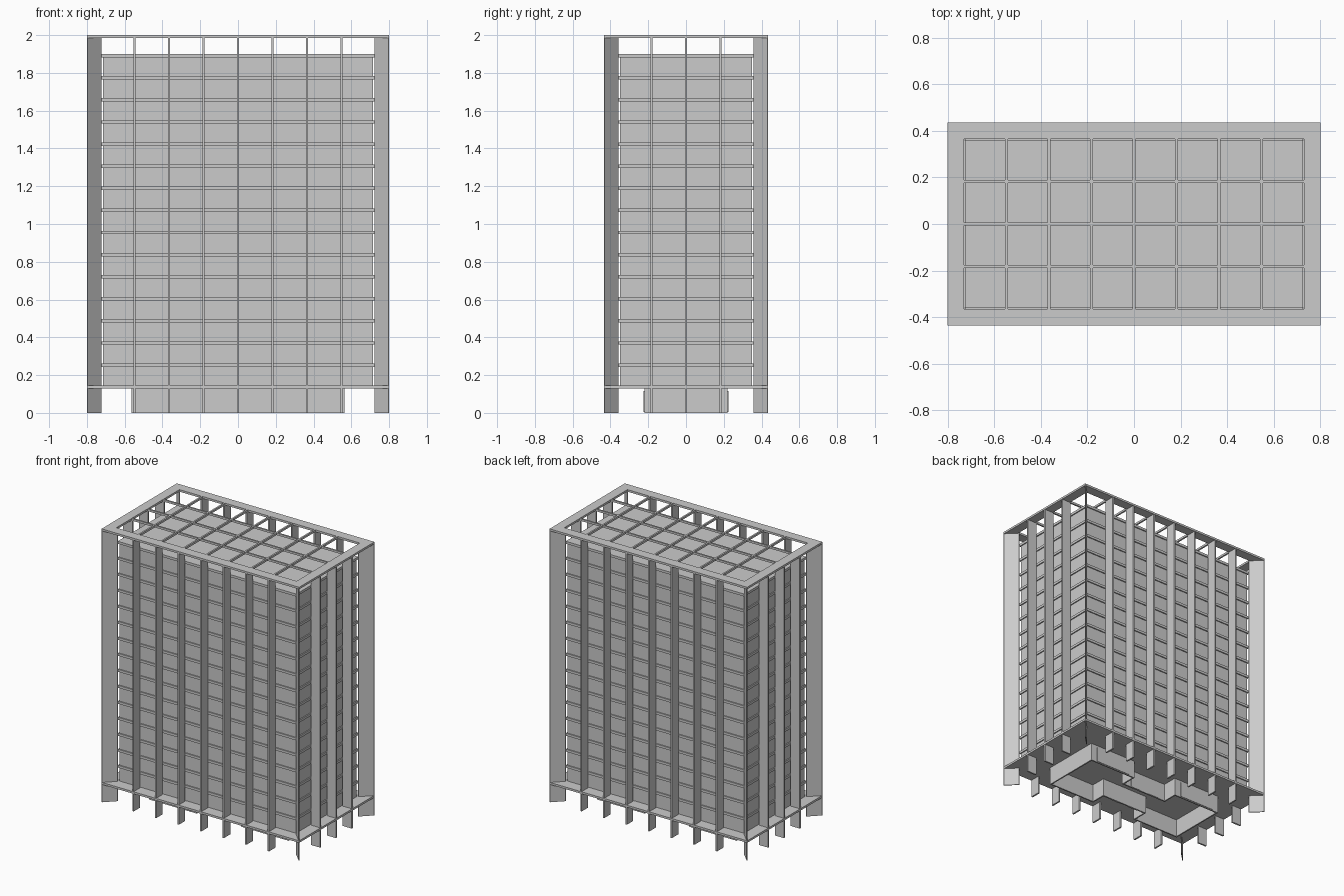
import bpy, bmesh
from mathutils import Matrix

cube = bpy.data.objects.get("Cube")
if cube:
    bpy.data.objects.remove(cube, do_unlink=True)

concrete = bpy.data.materials.new("concrete grey")
concrete.use_nodes = True
GREY = (0.6, 0.6, 0.6, 1)
concrete.diffuse_color = GREY
concrete.node_tree.nodes["Principled BSDF"].inputs["Base Color"].default_value = GREY


def boxes(name, specs):
    """One object from boxes given as (x0, x1, y0, y1, z0, z1)."""
    bm = bmesh.new()
    for x0, x1, y0, y1, z0, z1 in specs:
        centre = ((x0 + x1) / 2, (y0 + y1) / 2, (z0 + z1) / 2)
        size = (abs(x1 - x0), abs(y1 - y0), abs(z1 - z0), 1)
        bmesh.ops.create_cube(bm, size=1, matrix=Matrix.Translation(centre) @ Matrix.Diagonal(size))
    return finish(name, bm)


def finish(name, bm):
    bmesh.ops.recalc_face_normals(bm, faces=bm.faces)
    mesh = bpy.data.meshes.new(name)
    bm.to_mesh(mesh)
    bm.free()
    mesh.materials.append(concrete)
    obj = bpy.data.objects.new(name, mesh)
    bpy.context.collection.objects.link(obj)
    return obj


def centred(hx, hy, z0, z1):
    return (-hx, hx, -hy, hy, z0, z1)


X, Y = 0.8, 0.435            # outer half sizes
IX, IY = 0.73, 0.365         # roof opening half sizes
SLAB, BASE, ROOF, TOP = 0.13, 0.145, 1.9, 2.0
BEAM = TOP - 0.015
T = 0.006                    # half thickness of fins and beams
BAY = IX / 4
xs = [i * BAY for i in range(-3, 4)]
ys = [i * BAY for i in range(-1, 2)]
SIDES = (-1, 1)

# Podium slab and tower core with projecting floor edges
boxes("podium_slab", [centred(X, Y, SLAB, BASE)])
boxes("tower_walls", [centred(0.715, 0.35, BASE, ROOF - 0.01)])
FLOORS = 15
step = (ROOF - BASE) / FLOORS
boxes("floor_edges", [centred(0.723, 0.358, BASE + i * step - 0.018, BASE + i * step)
                      for i in range(1, FLOORS + 1)])

# Roof frame and open beam grid
frame = [(-X, X, s * IY, s * Y, BEAM, TOP) for s in SIDES]
frame += [(s * IX, s * X, -IY, IY, BEAM, TOP) for s in SIDES]
boxes("roof_frame", frame)
beams = [(x - T, x + T, -IY, IY, BEAM, TOP) for x in xs]
beams += [(-IX, IX, y - T, y + T, BEAM, TOP) for y in ys]
boxes("roof_beams", beams)

# Full-height fins on the four facades
boxes("long_side_fins", [(x - T, x + T, s * 0.358, s * (Y - 0.003), 0, BEAM) for x in xs for s in SIDES])
boxes("short_side_fins", [(s * 0.723, s * (X - 0.003), y - T, y + T, 0, BEAM) for y in ys for s in SIDES])

# Diagonal corner fins
bm = bmesh.new()
for sx in SIDES:
    for sy in SIDES:
        d = 0.004
        plan = [(X, Y), (X - d, Y), (0.722, 0.358 + d), (0.722, 0.358), (0.722 + d, 0.358), (X, Y - d)]
        face = bm.faces.new([bm.verts.new((sx * x, sy * y, 0)) for x, y in plan])
        up = bmesh.ops.extrude_face_region(bm, geom=[face])["geom"]
        bmesh.ops.translate(bm, vec=(0, 0, BEAM), verts=[v for v in up if isinstance(v, bmesh.types.BMVert)])
finish("corner_fins", bm)

# Ground-floor lobby: thin walls with a recessed entrance on both long sides
LX, LY, EX, EY, W = 0.565, 0.22, 0.18, 0.11, 0.01
walls = [(s * LX, s * (LX - W), -LY, LY, 0, SLAB) for s in SIDES]
panels = []
for sy in SIDES:
    walls.append((-EX, EX, sy * EY, sy * (EY - W), 0, SLAB))
    for sx in SIDES:
        walls.append((sx * EX, sx * LX, sy * LY, sy * (LY - W), 0, SLAB))
        walls.append((sx * EX, sx * (EX + W), sy * (EY - W), sy * LY, 0, SLAB))
        panels.append((sx * 0.23, sx * 0.515, sy * LY, sy * (LY + 0.004), 0.005, 0.115))
        panels.append((sx * 0.035, sx * 0.118, sy * EY, sy * (EY + 0.004), 0, 0.103))
boxes("lobby_walls", walls)
boxes("lobby_windows_and_doors", panels)
